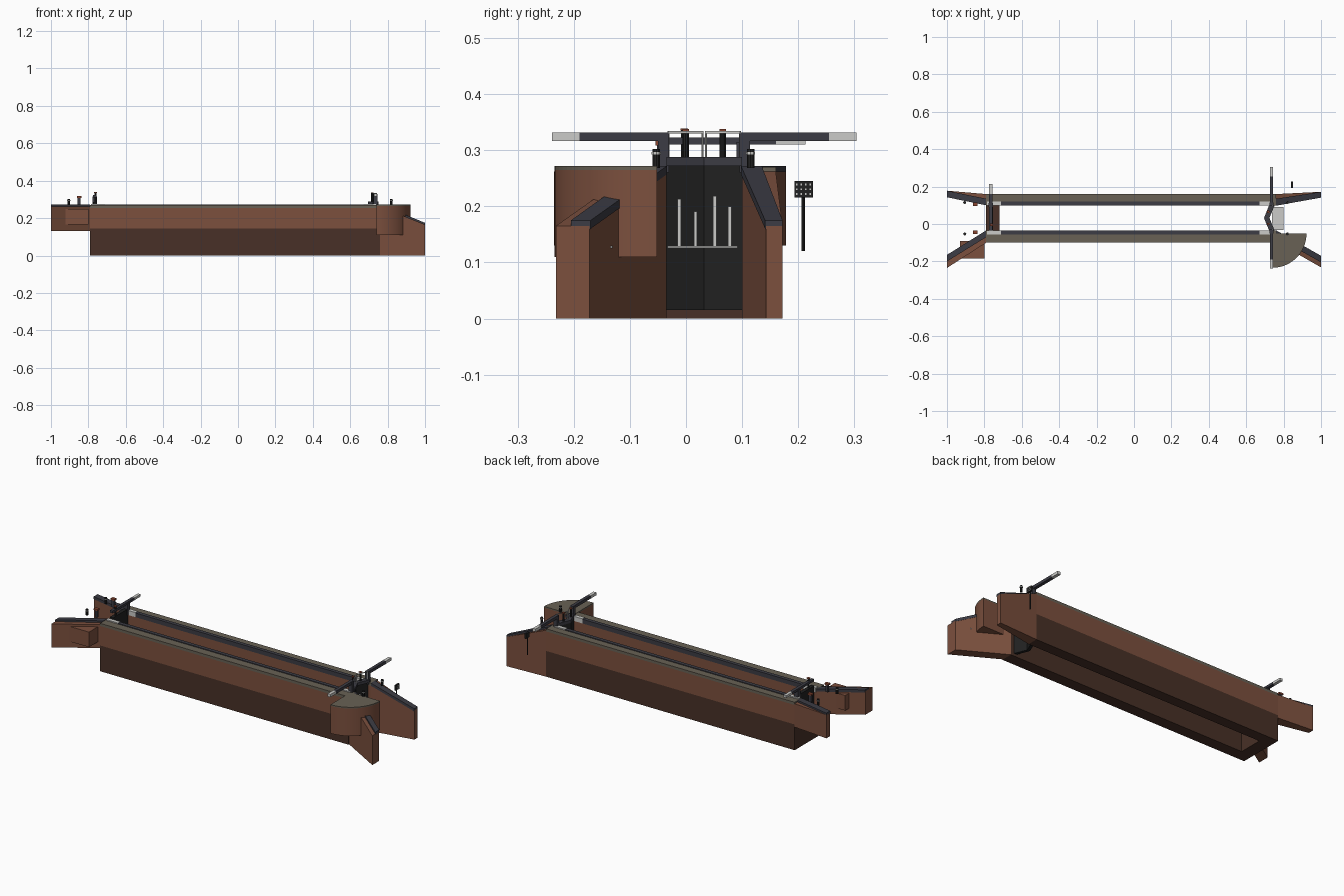
import bpy, bmesh, math
from mathutils import Vector

cube = bpy.data.objects.get("Cube")
if cube:
    bpy.data.objects.remove(cube, do_unlink=True)


def material(name, r, g, b):
    m = bpy.data.materials.new(name)
    m.use_nodes = True
    m.diffuse_color = (r, g, b, 1)
    m.node_tree.nodes["Principled BSDF"].inputs["Base Color"].default_value = (r, g, b, 1)
    return m


BRICK = material("red brown brick", .2, .08, .048)
DARK = material("dark wet brick", .065, .03, .02)
STONE = material("grey brown paving", .14, .12, .09)
EDGE = material("slate coping", .045, .045, .058)
BLACK = material("black timber", .015, .015, .015)
WHITE = material("off white paint", .6, .6, .58)
RUST = material("rust red", .25, .06, .03)


def finish(name, bm, mat):
    bmesh.ops.recalc_face_normals(bm, faces=bm.faces)
    mesh = bpy.data.meshes.new(name)
    bm.to_mesh(mesh)
    bm.free()
    mesh.materials.append(mat)
    ob = bpy.data.objects.new(name, mesh)
    bpy.context.collection.objects.link(ob)
    return ob


def prism(name, plan, bottoms, tops, mat):
    """Upright solid over a plan outline, with a height for every corner."""
    bm = bmesh.new()
    low = [bm.verts.new((x, y, z)) for (x, y), z in zip(plan, bottoms)]
    high = [bm.verts.new((x, y, z)) for (x, y), z in zip(plan, tops)]
    n = len(plan)
    bm.faces.new(low)
    bm.faces.new(high)
    for i in range(n):
        j = (i + 1) % n
        bm.faces.new((low[i], low[j], high[j], high[i]))
    return finish(name, bm, mat)


def box(name, xs, ys, zs, mat):
    (a, b), (c, d) = xs, ys
    return prism(name, [(a, c), (b, c), (b, d), (a, d)], [zs[0]] * 4, [zs[1]] * 4, mat)


def post(name, x, y, z0, z1, r, mat, sides=10):
    plan = [(x + r * math.cos(math.tau * i / sides), y + r * math.sin(math.tau * i / sides))
            for i in range(sides)]
    return prism(name, plan, [z0] * sides, [z1] * sides, mat)


def wing(name, x0, ys0, x1, ys1, base, top0, top1, cap0, cap1):
    """Splayed wall with a narrower coping along its top."""
    def strip(a, b):
        return [(x0, a[0]), (x0, a[1]), (x1, b[1]), (x1, b[0])]
    tops = [top0, top0, top1, top1]
    prism(name, strip(ys0, ys1), [base] * 4, tops, BRICK)
    prism(name + "_coping", strip(cap0, cap1), [z - .005 for z in tops],
          [z + .01 for z in tops], EDGE)


# Chamber walls with paving, coping and white coping ends
X0, X1 = -.79, .76
for side, ys, cope in (("front", (-.1, -.035), (-.055, -.034)),
                       ("back", (.1, .16), (.099, .12))):
    box(side + "_wall_lower", (X0, X1), ys, (0, .145), DARK)
    box(side + "_wall_upper", (X0, X1), ys, (.145, .255), BRICK)
    box(side + "_wall_paving", (X0, X1), ys, (.255, .27), STONE)
    box(side + "_wall_coping", (-.71, .67), cope, (.25, .274), EDGE)
    for end, xs in (("upper", (-.785, -.71)), ("lower", (.67, .737))):
        box(f"{side}_{end}_quoin", xs, cope, (.25, .276), WHITE)

# Splayed wing walls at both ends
wing("lower_front_wing", X1, (-.095, -.035), 1, (-.232, -.172), 0, .262, .165,
     (-.07, -.034), (-.205, -.17))
wing("lower_back_wing", X1, (.1, .16), 1, (.143, .172), 0, .262, .165,
     (.098, .135), (.141, .172))
wing("upper_front_wing", X0, (-.1, -.035), -1, (-.235, -.17), .13, .262, .262,
     (-.07, -.034), (-.2, -.165))
wing("upper_back_wing", X0, (.1, .16), -1, (.145, .178), .13, .262, .262,
     (.1, .135), (.143, .178))
box("upper_front_buttress", (-.93, -.8), (-.185, -.09), (.165, .25), BRICK)

# Quarter round pier beside the lower gates
CX, CY, R = .74, -.052, .182
arc = [(CX, CY)] + [(CX + R * math.cos(a), CY + R * math.sin(a))
                    for a in (-math.pi / 2 * i / 16 for i in range(17))]
n = len(arc)
prism("round_pier", arc, [.11] * n, [.265] * n, BRICK)
prism("round_pier_paving", arc, [.265] * n, [.272] * n, STONE)

# Upper sill and single upper gate with its beam
box("upper_sill", (X0, -.72), (-.035, .1), (0, .14), DARK)
box("upper_gate", (-.775, -.755), (-.035, .1), (.14, .285), BLACK)
box("upper_heel_post", (-.777, -.753), (.09, .112), (.25, .315), EDGE)
box("upper_beam", (-.774, -.757), (-.035, .16), (.31, .323), EDGE)
box("upper_beam_tip", (-.774, -.757), (.16, .213), (.31, .323), WHITE)
post("upper_paddle_post", -.762, -.003, .28, .335, .006, BLACK)
box("upper_paddle_cap", (-.77, -.754), (-.01, .004), (.335, .339), RUST)

# Lower mitre gates: mirrored leaves about the chamber centre line
MID = .0325
for side, s in (("front", -1), ("back", 1)):
    def across(a, b):
        return tuple(sorted((MID + s * a, MID + s * b)))

    leaf = [(.695, MID), (.712, MID), (.74, MID + s * .067), (.722, MID + s * .067)]
    prism(side + "_lower_gate", leaf, [.015] * 4, [.272] * 4, BLACK)
    walk = [(x + (.012 if i in (1, 2) else 0), y) for i, (x, y) in enumerate(leaf)]
    prism(side + "_gate_walkway", walk, [.272] * 4, [.288] * 4, EDGE)
    box(side + "_heel_post", (.724, .746), across(.063, .082), (.26, .33), EDGE)
    box(side + "_beam", (.726, .744), across(.063, .222), (.316, .332), EDGE)
    box(side + "_beam_tip", (.726, .744), across(.222, .271), (.316, .332), WHITE)
    post(side + "_paddle_post", .718, MID + s * .033, .28, .333, .006, BLACK)
    box(side + "_paddle_cap", (.711, .725), across(.027, .039), (.333, .338), RUST)
    # Handrail following the leaf
    ends = [(.715, MID + s * .003), (.742, MID + s * .064)]
    for i, (x, y) in enumerate(ends):
        post(f"{side}_rail_post_{i}", x, y, .275, .334, .0022, WHITE, 6)
    (xa, ya), (xb, yb) = ends
    prism(side + "_handrail", [(xa - .002, ya), (xa + .002, ya), (xb + .002, yb), (xb - .002, yb)],
          [.33] * 4, [.334] * 4, WHITE)

# Leaks down the gates, with foam at the foot
for i, (y, top) in enumerate(((-.012, .213), (.017, .191), (.051, .218), (.078, .2))):
    x = .712 + abs(y - MID) * .42
    box(f"gate_leak_{i}", (x, x + .006), (y - .003, y + .003), (.128, top), WHITE)
box("gate_foam", (.738, .8), (-.033, .092), (.126, .129), WHITE)
box("wing_foam", (.845, .935), (-.137, -.131), (.126, .129), WHITE)

# Bollards with white bands, and paddle stands on the upper wings
for x in (-.905, .82):
    for y in (-.053, .115):
        post("bollard", x, y, .268, .302, .007, BLACK)
        post("bollard_band", x, y, .292, .297, .0085, WHITE)
for y in (-.045, .105):
    box("paddle_stand", (-.857, -.843), (y - .007, y + .007), (.268, .308), EDGE)
    box("paddle_stand_head", (-.862, -.838), (y - .009, y + .009), (.308, .317), RUST)

# Notice board on a post behind the lower wing
post("sign_post", .842, .209, .12, .22, .0035, BLACK)
box("sign_board", (.84, .85), (.193, .226), (.216, .245), BLACK)
for i in range(4):
    for j in range(3):
        y, z = .1975 + i * .008, .222 + j * .0085
        box("sign_mark", (.85, .851), (y - .0015, y + .0015), (z - .0015, z + .0015), WHITE)

# Smooth only the curved pier
bpy.ops.object.select_all(action='DESELECT')
pier = bpy.data.objects["round_pier"]
pier.select_set(True)
bpy.context.view_layer.objects.active = pier
bpy.ops.object.shade_smooth_by_angle(angle=math.radians(30))
